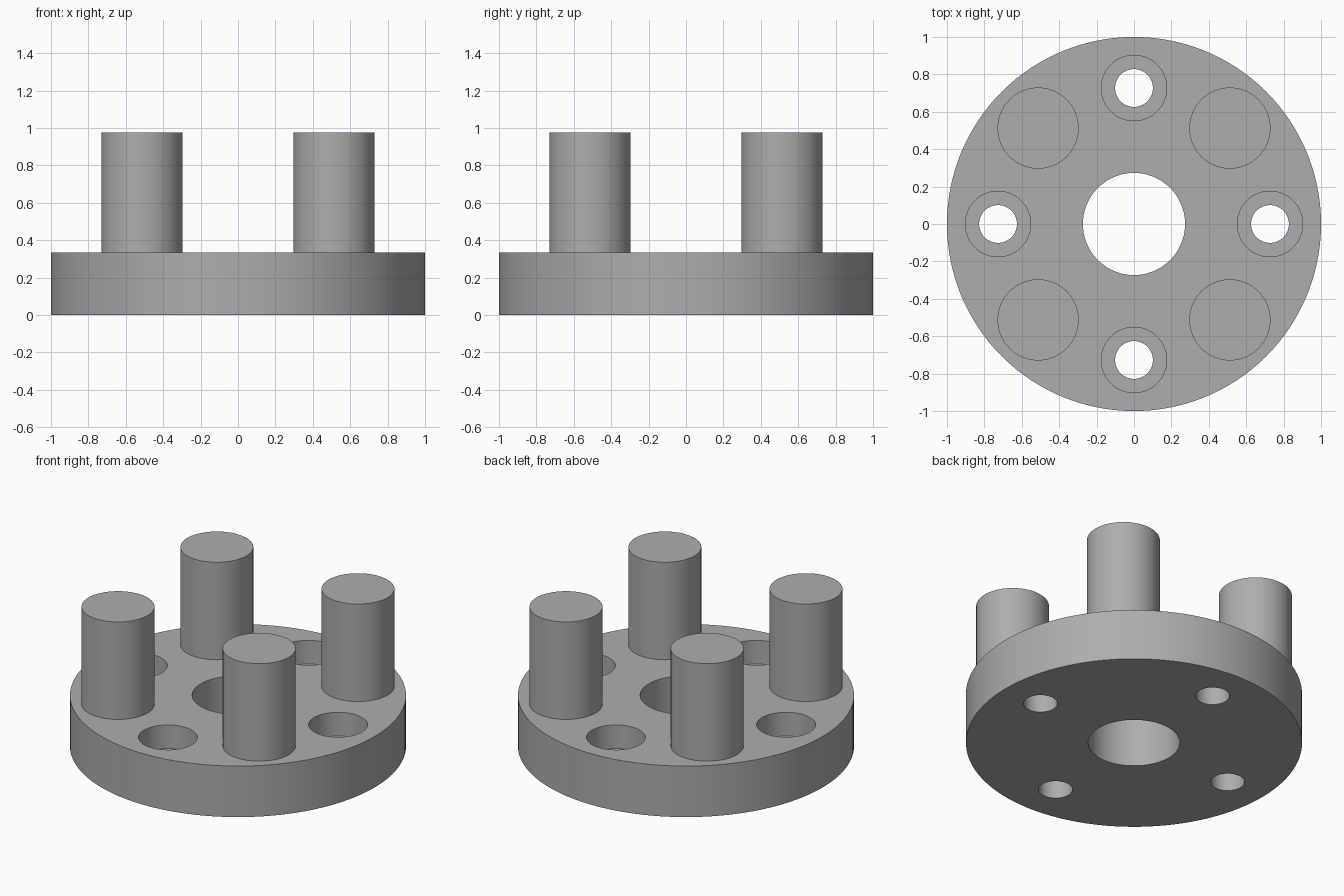
import bpy, math

if "Cube" in bpy.data.objects:
    bpy.data.objects.remove(bpy.data.objects["Cube"])

DISC_TOP = 0.335
PEG_TOP = 0.975
BORE_FLOOR = 0.18

grey = bpy.data.materials.new("plain_grey")
grey.diffuse_color = (0.42, 0.42, 0.42, 1)
grey.use_nodes = True
grey.node_tree.nodes["Principled BSDF"].inputs["Base Color"].default_value = grey.diffuse_color


def cylinder(name, r, z0, z1, x=0, y=0, sides=96):
    bpy.ops.mesh.primitive_cylinder_add(vertices=sides, radius=r, depth=z1 - z0,
                                        location=(x, y, (z0 + z1) / 2))
    ob = bpy.context.object
    ob.name = name
    ob.data.materials.append(grey)
    return ob


def combine(target, tool, operation):
    mod = target.modifiers.new(operation.lower(), 'BOOLEAN')
    mod.operation = operation
    mod.solver = 'EXACT'
    mod.object = tool
    bpy.context.view_layer.objects.active = target
    bpy.ops.object.modifier_apply(modifier=mod.name)
    bpy.data.objects.remove(tool, do_unlink=True)


# Round base plate with a central through hole
plate = cylinder("pegged_flange", 1.0, 0, DISC_TOP, sides=128)
combine(plate, cylinder("centre_cutter", 0.273, -0.1, 0.5), 'DIFFERENCE')

for i in range(4):
    # Counterbored bolt holes on the axes
    a = i * math.pi / 2
    x, y = 0.727 * math.cos(a), 0.727 * math.sin(a)
    combine(plate, cylinder("bolt_cutter", 0.101, -0.1, 0.5, x, y, 64), 'DIFFERENCE')
    combine(plate, cylinder("bore_cutter", 0.175, BORE_FLOOR, 0.5, x, y, 64), 'DIFFERENCE')
    # Solid round pegs on the diagonals, fused to the plate
    a += math.pi / 4
    x, y = 0.725 * math.cos(a), 0.725 * math.sin(a)
    combine(plate, cylinder("peg", 0.217, 0.25, PEG_TOP, x, y, 64), 'UNION')

# Smooth walls, crisp rims
bpy.ops.object.select_all(action='DESELECT')
plate.select_set(True)
bpy.context.view_layer.objects.active = plate
bpy.ops.object.shade_smooth_by_angle(angle=math.radians(30))
